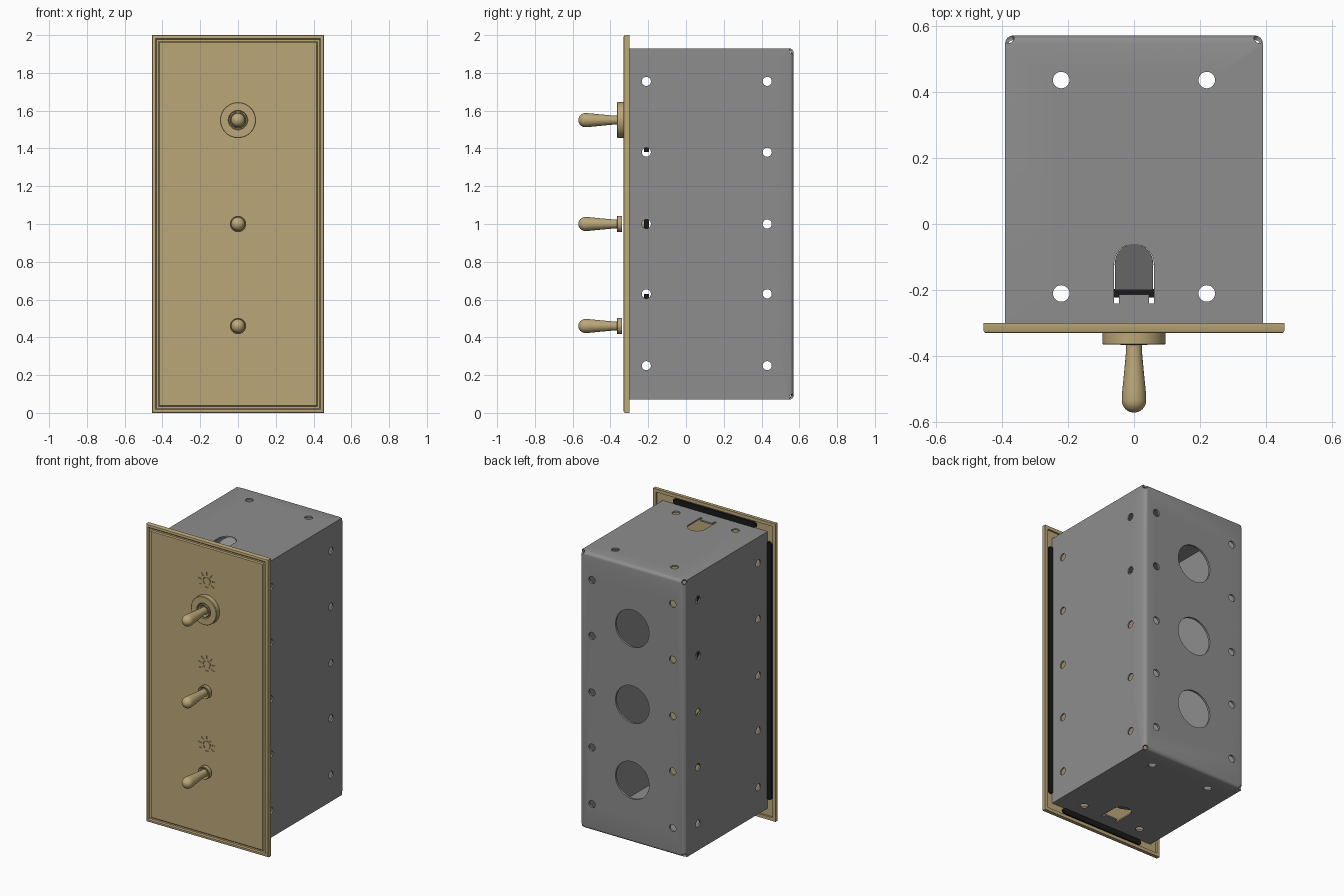
import bpy, bmesh
from math import sin, cos, pi, radians
from mathutils import Matrix, Vector

if "Cube" in bpy.data.objects:
    bpy.data.objects.remove(bpy.data.objects["Cube"])


def material(name, rgb):
    m = bpy.data.materials.new(name)
    m.diffuse_color = (*rgb, 1)
    m.use_nodes = True
    m.node_tree.nodes["Principled BSDF"].inputs["Base Color"].default_value = m.diffuse_color
    return m


BRASS = material("brass", (0.50, 0.39, 0.19))
PALE = material("pale_brass", (0.74, 0.56, 0.30))
BLACK = material("black_rubber", (0.01, 0.01, 0.01))
STEEL = material("steel", (0.27, 0.27, 0.27))


def finish(name, bm, mat=None, smooth=True):
    bmesh.ops.recalc_face_normals(bm, faces=bm.faces)
    me = bpy.data.meshes.new(name)
    bm.to_mesh(me)
    bm.free()
    ob = bpy.data.objects.new(name, me)
    bpy.context.collection.objects.link(ob)
    if mat:
        me.materials.append(mat)
    if smooth:
        shade(ob)
    return ob


def activate(ob):
    bpy.ops.object.select_all(action='DESELECT')
    ob.select_set(True)
    bpy.context.view_layer.objects.active = ob


def shade(ob):
    activate(ob)
    bpy.ops.object.shade_smooth_by_angle(angle=radians(35))


def box(bm, lo, hi, rot=None):
    lo, hi = Vector(lo), Vector(hi)
    m = Matrix.Translation((lo + hi) / 2) @ Matrix.Diagonal((*(hi - lo), 1))
    bmesh.ops.create_cube(bm, size=1, matrix=rot @ m if rot else m)


def rod(bm, centre, axis, r, length, n=24):
    q = Vector((0, 0, 1)).rotation_difference(Vector(axis)).to_matrix().to_4x4()
    bmesh.ops.create_cone(bm, cap_ends=True, segments=n, radius1=r, radius2=r,
                          depth=length, matrix=Matrix.Translation(centre) @ q)


def prism(bm, pts, shift):
    f = bm.faces.new([bm.verts.new(p) for p in pts])
    out = bmesh.ops.extrude_face_region(bm, geom=[f])["geom"]
    bmesh.ops.translate(bm, vec=shift, verts=[v for v in out if isinstance(v, bmesh.types.BMVert)])


def lathe(name, profile, z, mat, n=40):
    # profile of (radius, y) spun around a y-parallel axis at height z
    bm = bmesh.new()
    rings = [[bm.verts.new((r * cos(2 * pi * i / n), y, z + r * sin(2 * pi * i / n)))
              for i in range(n)] for r, y in profile]
    for a, b in zip(rings, rings[1:]):
        for i in range(n):
            bm.faces.new((a[i], a[(i + 1) % n], b[(i + 1) % n], b[i]))
    bm.faces.new(rings[0])
    bm.faces.new(rings[-1])
    return finish(name, bm, mat)


def carve(ob, bm):
    cutter = finish("cutter", bm, smooth=False)
    cutter.hide_render = True
    mod = ob.modifiers.new("cut", 'BOOLEAN')
    mod.object, mod.solver = cutter, 'EXACT'
    activate(ob)
    bpy.ops.object.modifier_apply(modifier=mod.name)
    bpy.data.objects.remove(cutter)
    shade(ob)


SWITCH_Z = (1.55, 1.0, 0.46)
HOLE_Z = (0.25, 0.63, 1.0, 1.38, 1.755)

# Wall box: folded sheet, open at the front, rounded back folds
bm = bmesh.new()
box(bm, (-0.39, -0.31, 0.07), (0.39, 0.57, 1.93))
back = [e for e in bm.edges if all(v.co.y > 0.5 for v in e.verts)]
bmesh.ops.bevel(bm, geom=back, offset=0.025, segments=4, profile=0.5, affect='EDGES')
front = [f for f in bm.faces if all(v.co.y < -0.3 for v in f.verts)]
bmesh.ops.delete(bm, geom=front, context='FACES_ONLY')
wall_box = finish("wall_box", bm, STEEL)
mod = wall_box.modifiers.new("sheet", 'SOLIDIFY')
mod.thickness, mod.offset = 0.014, -1
activate(wall_box)
bpy.ops.object.modifier_apply(modifier=mod.name)

# Mounting holes, knockouts, corner reliefs and tab openings
cut = bmesh.new()
for s in (-1, 1):
    for z in HOLE_Z:
        for y in (-0.21, 0.43):
            rod(cut, (s * 0.39, y, z), (1, 0, 0), 0.024, 0.08)
        rod(cut, (s * 0.3, 0.57, z), (0, 1, 0), 0.024, 0.08)
    for x in (-0.22, 0.22):
        for y in (-0.21, 0.435):
            rod(cut, (x, y, 1 + s * 0.93), (0, 0, 1), 0.025, 0.08)
    for t in (-1, 1):
        bmesh.ops.create_icosphere(cut, subdivisions=2, radius=0.017, matrix=Matrix.Translation(
            (s * 0.378, 0.558, 1 + t * 0.918)))
    arc = [(0.06 * cos(pi * i / 16), -0.12 + 0.06 * sin(pi * i / 16)) for i in range(17)]
    slot = [(-0.06, -0.24), (-0.045, -0.24), (-0.045, -0.213), (0.045, -0.213),
            (0.045, -0.24), (0.06, -0.24)] + arc
    prism(cut, [(x, y, 1 + s * 0.89) for x, y in slot], (0, 0, s * 0.08))
for z in (0.49, 1.0, 1.51):
    rod(cut, (0, 0.57, z), (0, 1, 0), 0.125, 0.08, 48)
carve(wall_box, cut)

# Bent clamp tabs sloping in below the top and bottom openings
for s, side in ((1, "top"), (-1, "bottom")):
    bm = bmesh.new()
    flap = [(-0.058, -0.2), (0.058, -0.2)] + [(x * 0.97, y) for x, y in arc]
    prism(bm, [(x, y, 1 + s * (0.928 + (y + 0.06) * 0.55)) for x, y in flap], (0, 0, -s * 0.012))
    finish(side + "_clamp_tab", bm, STEEL)

# Cover plate: concentric rectangles give the rim, border groove and hollow back
bm = bmesh.new()
steps = [(0.022, -0.312), (0.022, -0.30), (0, -0.30), (0, -0.322), (0.003, -0.328), (0.009, -0.33),
         (0.018, -0.33), (0.024, -0.323), (0.034, -0.323), (0.04, -0.33), (0.046, -0.33)]
loops = []
for d, y in steps:
    w, h = 0.455 - d, 1 - d
    loops.append([bm.verts.new((a * w, y, 1 + b * h)) for a, b in ((-1, -1), (1, -1), (1, 1), (-1, 1))])
for a, b in zip(loops, loops[1:]):
    for i in range(4):
        bm.faces.new((a[i], a[(i + 1) % 4], b[(i + 1) % 4], b[i]))
bm.faces.new(loops[0])
bm.faces.new(loops[-1])
plate = finish("cover_plate", bm, BRASS)

# Engraved lamp symbols above the switches
cut = bmesh.new()
for z in (1.735, 1.175, 0.635):
    hub = Matrix.Translation((0, -0.33, z))
    for k in range(7):
        turn = hub @ Matrix.Rotation(radians(-120 + 40 * k), 4, 'Y')
        box(cut, (-0.003, -0.006, 0.04), (0.003, 0.006, 0.062), turn)
    for k in range(6):
        turn = hub @ Matrix.Rotation(radians(-125 + 50 * k), 4, 'Y')
        box(cut, (-0.008, -0.006, 0.023), (0.008, 0.006, 0.028), turn)
    box(cut, (-0.010, -0.006, -0.042), (0.010, 0.006, -0.037), hub)
carve(plate, cut)

# Rubber gasket strips with round ends in the hollow back of the plate
def strip(name, centre, half, r, vertical):
    pts = []
    for i in range(18):
        a = pi * (i % 9) / 8 - pi / 2 + (pi if i > 8 else 0)
        u, v = (half - r) * (1 if i < 9 else -1) + r * cos(a), r * sin(a)
        if vertical:
            u, v = v, u
        pts.append((centre[0] + u, -0.314, centre[1] + v))
    b = bmesh.new()
    prism(b, pts, (0, 0.012, 0))
    finish(name, b, BLACK)


for s, side, end in ((-1, "left", "bottom"), (1, "right", "top")):
    strip(side + "_gasket", (s * 0.403, 1), 0.867, 0.021, True)
    strip(end + "_gasket", (0, 1 + s * 0.951), 0.31, 0.018, False)

# Switches: collar, nut, lever and the strap behind the plate
for i, z in enumerate(SWITCH_Z):
    n = f"switch_{i + 1}_"
    R = 0.095 if i == 0 else 0.108
    collar = lathe(n + "collar", [(R, -0.328), (R, -0.362), (R - 0.003, -0.365), (0.052, -0.365),
                                  (0.048, -0.362), (0.048, -0.345)], z, PALE if i else BRASS, 56)
    if i:
        cut = bmesh.new()
        for s in (-1, 1):
            rod(cut, (s * 0.094, -0.365, z), (0, 1, 0), 0.009, 0.02, 16)
            box(cut, (s * 0.102 - 0.01, -0.375, z - 0.003), (s * 0.102 + 0.01, -0.355, z + 0.003))
        for k in range(8):
            a = radians(45 + 12.86 * k)
            turn = Matrix.Translation((0, -0.365, z)) @ Matrix.Rotation(a - pi / 2, 4, 'Y')
            box(cut, (-0.0015, -0.003, 0.075), (0.0015, 0.003, 0.095), turn)
        carve(collar, cut)
    lathe(n + "nut", [(0.043, -0.34), (0.043, -0.363), (0.039, -0.366), (0.029, -0.358)], z, BRASS)
    tip = [(0.037 * cos(t * pi / 16), -0.533 - 0.037 * sin(t * pi / 16)) for t in range(8)]
    lathe(n + "lever", [(0.023, -0.345), (0.024, -0.385), (0.03, -0.45), (0.036, -0.51)] + tip
          + [(0.003, -0.57)], z, BRASS)
    lathe(n + "bushing", [(0.045, -0.31), (0.045, -0.20)], z, BRASS, 24)
    bm = bmesh.new()
    box(bm, (-0.06, -0.222, z - 0.17), (0.06, -0.196, z + 0.17))
    finish(n + "strap", bm, BLACK)
